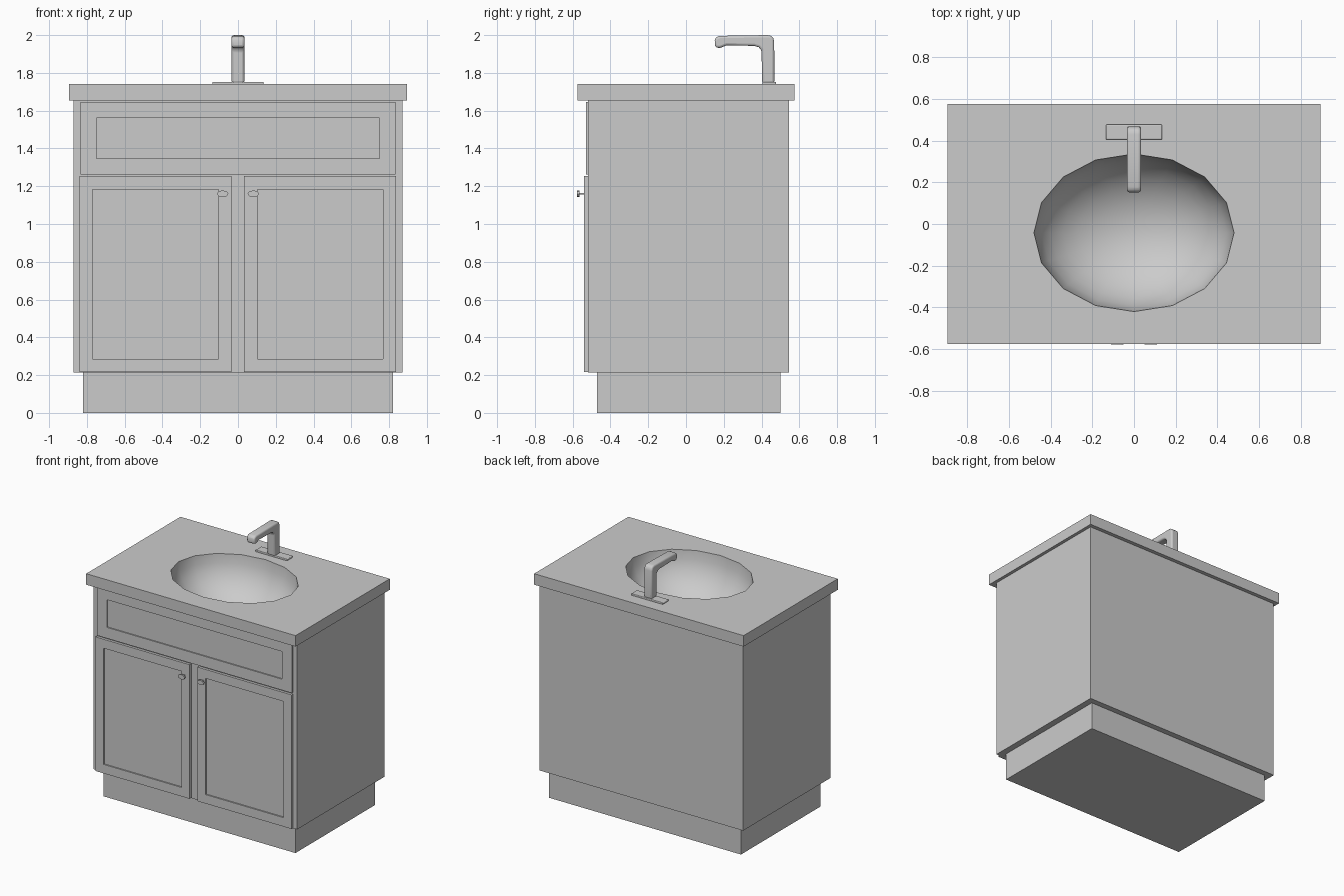
import bpy, bmesh
from math import sin, cos, pi

if "Cube" in bpy.data.objects:
    bpy.data.objects.remove(bpy.data.objects["Cube"])


def finish(bm, name, smooth=None):
    bmesh.ops.recalc_face_normals(bm, faces=bm.faces)
    me = bpy.data.meshes.new(name)
    bm.to_mesh(me)
    bm.free()
    ob = bpy.data.objects.new(name, me)
    bpy.context.collection.objects.link(ob)
    if smooth:
        bpy.ops.object.select_all(action='DESELECT')
        ob.select_set(True)
        bpy.context.view_layer.objects.active = ob
        bpy.ops.object.shade_smooth_by_angle(angle=smooth)
    return ob


def box_bm(x0, x1, y0, y1, z0, z1):
    bm = bmesh.new()
    bmesh.ops.create_cube(bm, size=1)
    for v in bm.verts:
        v.co = ((x0 + x1) / 2 + v.co.x * (x1 - x0),
                (y0 + y1) / 2 + v.co.y * (y1 - y0),
                (z0 + z1) / 2 + v.co.z * (z1 - z0))
    bm.normal_update()
    return bm


def panel(name, x0, x1, y0, y1, z0, z1, inset, depth):
    """Slab whose front face has a recessed field."""
    bm = box_bm(x0, x1, y0, y1, z0, z1)
    front = [f for f in bm.faces if f.normal.y < -0.9]
    bmesh.ops.inset_region(bm, faces=front, thickness=inset)
    field = bmesh.ops.extrude_face_region(bm, geom=front)
    bmesh.ops.translate(bm, vec=(0, depth, 0),
                        verts=[g for g in field['geom'] if isinstance(g, bmesh.types.BMVert)])
    bmesh.ops.delete(bm, geom=front, context='FACES')
    return finish(bm, name)


# Plinth and cabinet (cabinet open at the top, under the counter)
finish(box_bm(-0.82, 0.82, -0.47, 0.50, 0, 0.22), "plinth")
bm = box_bm(-0.87, 0.87, -0.52, 0.545, 0.215, 1.66)
bmesh.ops.delete(bm, geom=[f for f in bm.faces if f.normal.z > 0.9], context='FACES_ONLY')
finish(bm, "cabinet")

# Drawer front and doors
panel("drawer_front", -0.835, 0.833, -0.53, -0.515, 1.262, 1.645, 0.12, 0.009)
for side, x0, x1 in (("left", -0.84, -0.035), ("right", 0.033, 0.836)):
    panel(side + "_door", x0, x1, -0.54, -0.515, 0.217, 1.253, 0.098, 0.01)

# Knobs: thin stem with an oval head
for side, x in (("left", -0.081), ("right", 0.081)):
    bm = box_bm(x - 0.008, x + 0.008, -0.567, -0.535, 1.155, 1.165)
    rings = []
    for y in (-0.577, -0.565):
        rings.append([bm.verts.new((x + 0.03 * cos(a), y, 1.16 + 0.018 * sin(a)))
                      for a in (i * pi / 4 for i in range(8))])
    bm.faces.new(rings[0])
    bm.faces.new(rings[1])
    for i in range(8):
        j = (i + 1) % 8
        bm.faces.new((rings[0][i], rings[0][j], rings[1][j], rings[1][i]))
    finish(bm, side + "_knob")

# Countertop with a sixteen-sided basin
N, STEPS, DEPTH = 16, 8, 0.35
TOP, BOTTOM = 1.74, 1.655
bm = bmesh.new()


def ring(z, k=1.0):
    return [bm.verts.new((0.48 * k * cos(2 * pi * i / N), -0.042 + 0.378 * k * sin(2 * pi * i / N), z))
            for i in range(N)]


def loop_edges(vs):
    return [bm.edges.new((vs[i], vs[(i + 1) % len(vs)])) for i in range(len(vs))]


corners = ((-0.895, -0.575), (0.895, -0.575), (0.895, 0.575), (-0.895, 0.575))
slabs = [[bm.verts.new((x, y, z)) for x, y in corners] for z in (TOP, BOTTOM)]
rim = ring(TOP)
for slab, hole in ((slabs[0], rim), (slabs[1], ring(BOTTOM))):
    bmesh.ops.triangle_fill(bm, use_beauty=True, edges=loop_edges(slab) + loop_edges(hole))
for i in range(4):
    j = (i + 1) % 4
    bm.faces.new((slabs[0][i], slabs[0][j], slabs[1][j], slabs[1][i]))
prev = rim
for s in range(1, STEPS):
    a = s / STEPS * pi / 2
    cur = ring(TOP - DEPTH * sin(a), cos(a))
    for i in range(N):
        j = (i + 1) % N
        bm.faces.new((prev[i], prev[j], cur[j], cur[i]))
    prev = cur
pole = bm.verts.new((0, -0.042, TOP - DEPTH))
for i in range(N):
    bm.faces.new((prev[i], prev[(i + 1) % N], pole))
finish(bm, "countertop_basin", 0.6)


# Faucet: base plate and a bent spout from a side profile
def soften(ob, width):
    mod = ob.modifiers.new("bevel", 'BEVEL')
    mod.width, mod.segments = width, 3
    mod.limit_method = 'ANGLE'
    mod.angle_limit = 0.7


bm = box_bm(-0.135, 0.135, 0.405, 0.477, 1.735, 1.753)
soften(finish(bm, "faucet_plate", 0.6), 0.005)

profile = [(0.403, 1.745), (0.468, 1.745), (0.467, 1.965), (0.462, 1.985), (0.45, 1.996),
           (0.43, 2.0), (0.18, 1.996), (0.16, 1.99), (0.152, 1.975), (0.154, 1.935),
           (0.18, 1.932), (0.215, 1.946), (0.36, 1.943), (0.385, 1.936), (0.4, 1.92)]
bm = bmesh.new()
sides = [[bm.verts.new((x, y, z)) for y, z in profile] for x in (-0.034, 0.034)]
for s in sides:
    bm.faces.new(s)
for i in range(len(profile)):
    j = (i + 1) % len(profile)
    bm.faces.new((sides[0][i], sides[0][j], sides[1][j], sides[1][i]))
soften(finish(bm, "faucet_spout", 0.6), 0.012)
